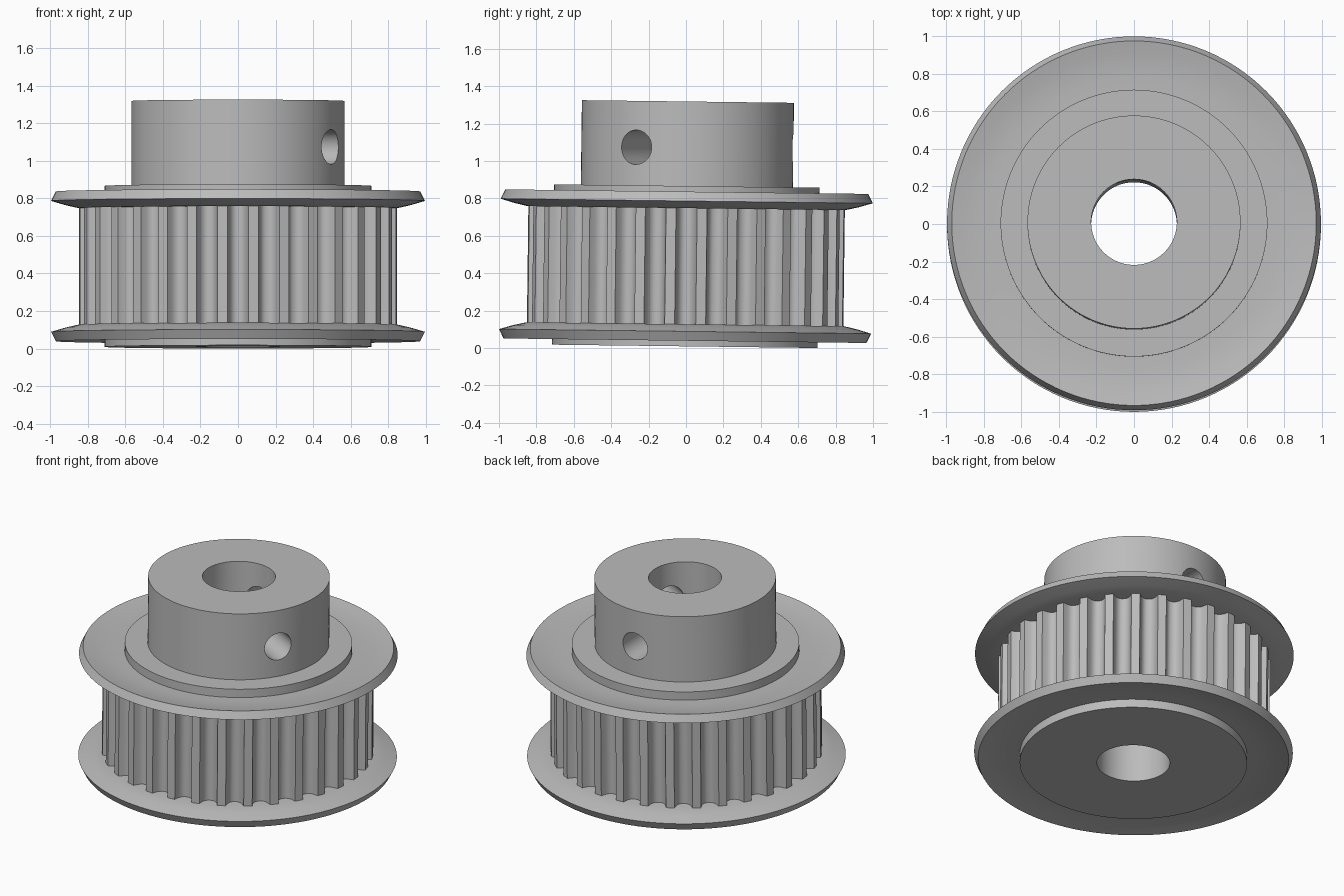
import bpy, bmesh
from math import sin, cos, pi, radians
from mathutils import Matrix

if "Cube" in bpy.data.objects:
    bpy.data.objects.remove(bpy.data.objects["Cube"])

TILT = 0.0125          # slight lean towards the back
BORE = 0.228
WIDTH = 0.857          # height of the toothed wheel with its collars
TEETH = 32
LEAN = Matrix.Translation((0, -0.006, 0.009)) @ Matrix.Rotation(-TILT, 4, 'X')

grey = bpy.data.materials.new("machined_grey")
grey.use_nodes = True
colour = (0.5, 0.5, 0.5, 1)
grey.diffuse_color = colour
grey.node_tree.nodes["Principled BSDF"].inputs["Base Color"].default_value = colour


def make_object(name, bm):
    bmesh.ops.recalc_face_normals(bm, faces=bm.faces[:])
    mesh = bpy.data.meshes.new(name)
    bm.to_mesh(mesh)
    bm.free()
    mesh.materials.append(grey)
    obj = bpy.data.objects.new(name, mesh)
    bpy.context.collection.objects.link(obj)
    return obj


def select(obj):
    bpy.ops.object.select_all(action='DESELECT')
    obj.select_set(True)
    bpy.context.view_layer.objects.active = obj


def finish(obj):
    select(obj)
    bpy.ops.object.shade_smooth_by_angle(angle=radians(25))
    obj.matrix_world = LEAN


def revolve(name, profile, steps=128):
    """Turn a closed (radius, height) profile around the z axis."""
    bm = bmesh.new()
    rings = []
    for i in range(steps):
        a = 2 * pi * i / steps
        rings.append([bm.verts.new((r * cos(a), r * sin(a), z)) for r, z in profile])
    n = len(profile)
    for i, ring in enumerate(rings):
        nxt = rings[(i + 1) % steps]
        for j in range(n):
            k = (j + 1) % n
            bm.faces.new((ring[j], nxt[j], nxt[k], ring[k]))
    return make_object(name, bm)


# Core with end collars, hub and through bore
core = revolve("hub_and_core", [
    (BORE, 0), (0.71, 0), (0.71, WIDTH), (0.567, WIDTH), (0.567, 1.309), (BORE, 1.309)])

# Two set screw holes, 120 degrees apart, drilled into the bore
for angle in (-29, 91):
    bm = bmesh.new()
    bmesh.ops.create_cone(bm, cap_ends=True, segments=48, radius1=0.092, radius2=0.092, depth=0.6)
    turn = Matrix.Rotation(radians(angle), 4, 'Z')
    bm.transform(turn @ Matrix.Translation((0.42, 0, 1.061)) @ Matrix.Rotation(pi / 2, 4, 'Y'))
    cutter = make_object("screw_hole_cutter", bm)
    cutter.hide_render = True
    drill = core.modifiers.new("screw_hole", 'BOOLEAN')
    drill.operation = 'DIFFERENCE'
    drill.solver = 'EXACT'
    drill.object = cutter
    select(core)
    bpy.ops.object.modifier_apply(modifier=drill.name)
    bpy.data.objects.remove(cutter)
finish(core)

# Dished flanges, the upper one mirrored from the lower
flange = [(0.70, 0.057), (0.78, 0.056), (0.85, 0.051), (0.91, 0.042), (0.97, 0.03),
          (0.995, 0.08), (0.92, 0.102), (0.85, 0.118), (0.70, 0.118)]
finish(revolve("lower_flange", flange))
finish(revolve("upper_flange", [(r, WIDTH - z) for r, z in flange]))

# Toothed band: rounded grooves between narrow lands
TIP, DEPTH = 0.848, 0.068
pitch = 2 * pi / TEETH
half_groove = 0.34 * pitch
outline = []
for t in range(TEETH):
    for s in range(13):
        u = -1 + s / 6
        depth = DEPTH * (1 - abs(u) ** 2.5) ** 0.6
        a = t * pitch + u * half_groove
        outline.append(((TIP - depth) * cos(a), (TIP - depth) * sin(a)))
bm = bmesh.new()
low, high = [[bm.verts.new((x, y, z)) for x, y in outline] for z in (0.1, WIDTH - 0.1)]
inner_low, inner_high = [[bm.verts.new((x * 0.85, y * 0.85, z)) for x, y in outline]
                         for z in (0.1, WIDTH - 0.1)]
loops = [low, high, inner_high, inner_low]
for a, b in zip(loops, loops[1:] + loops[:1]):
    for i in range(len(outline)):
        k = (i + 1) % len(outline)
        bm.faces.new((a[i], a[k], b[k], b[i]))
finish(make_object("toothed_band", bm))
